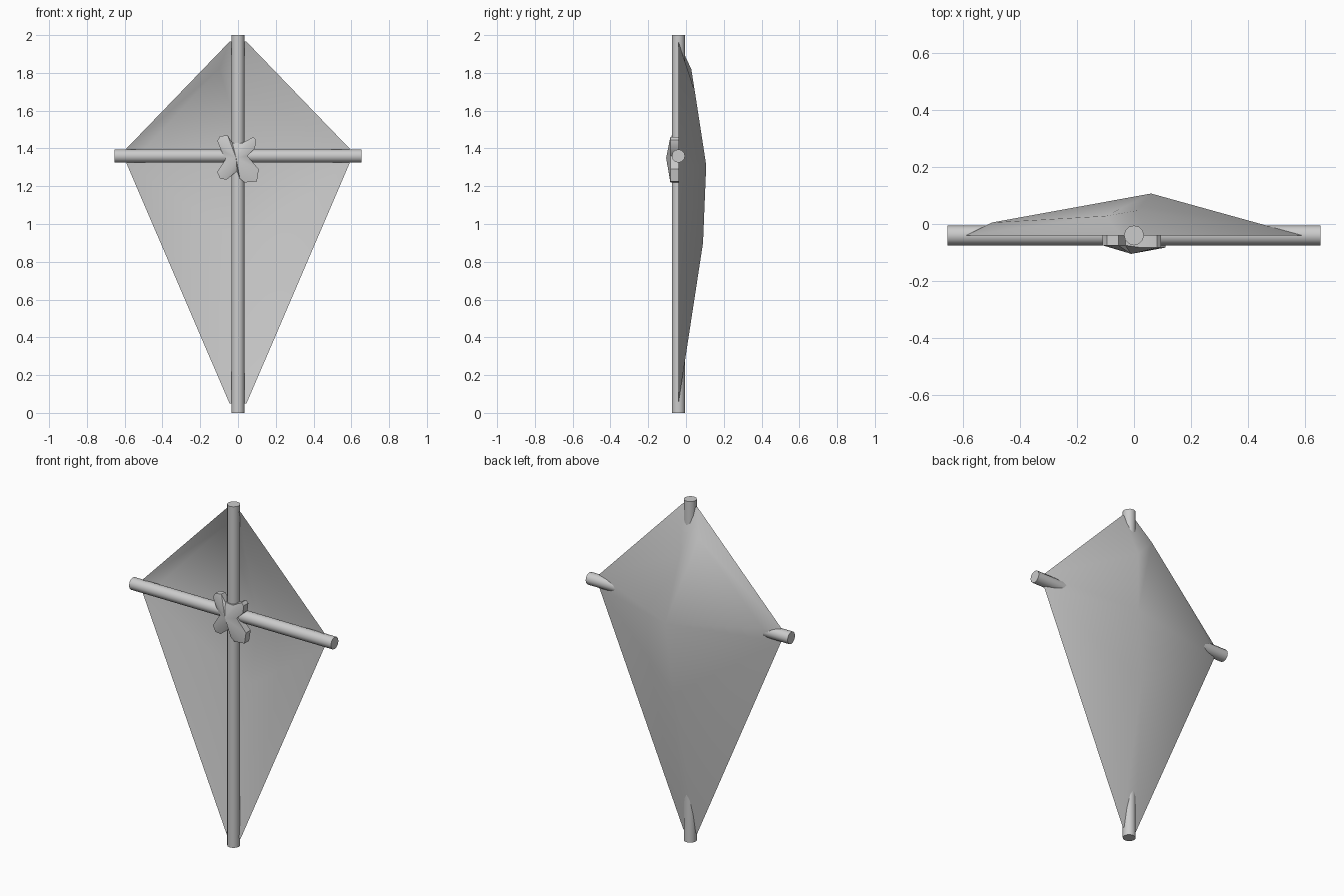
import bpy, bmesh, math

if "Cube" in bpy.data.objects:
    bpy.data.objects.remove(bpy.data.objects["Cube"])

POLE_Y, CROSS_Z, R = -0.04, 1.36, 0.035


def finish(name, bm, angle=None):
    me = bpy.data.meshes.new(name)
    bm.to_mesh(me)
    bm.free()
    ob = bpy.data.objects.new(name, me)
    bpy.context.collection.objects.link(ob)
    if angle:
        bpy.ops.object.select_all(action='DESELECT')
        ob.select_set(True)
        bpy.context.view_layer.objects.active = ob
        bpy.ops.object.shade_smooth_by_angle(angle=math.radians(angle))
    return ob


def pole(name, length, loc, rot):
    bm = bmesh.new()
    bmesh.ops.create_cone(bm, cap_ends=True, segments=12, radius1=R, radius2=R, depth=length)
    ob = finish(name, bm, 40)
    ob.location, ob.rotation_euler = loc, rot


# crossed poles
pole("upright_pole", 2.0, (0, POLE_Y, 1.0), (0, 0, 0))
pole("cross_pole", 1.31, (0, POLE_Y, CROSS_Z), (0, math.pi / 2, 0))

# sail: clipped diamond edge with a billowing middle, facing backwards
edge = [(-.045, 1.965), (.045, 1.965), (.59, 1.40), (.59, 1.32),
        (.045, .05), (-.045, .05), (-.59, 1.32), (-.59, 1.40)]
inner = [(.06, .107, 1.31), (.02, .09, .90), (.01, .047, 1.70),
         (-.5, .005, 1.39), (-.1, .028, 1.82)]
tris = [(0, 1, 10), (0, 10, 12), (0, 12, 7), (12, 11, 7), (11, 6, 7), (11, 8, 6),
        (12, 10, 8), (12, 8, 11), (10, 1, 2), (10, 2, 8), (8, 2, 3), (8, 3, 9),
        (9, 3, 4), (9, 4, 5), (9, 5, 6), (9, 6, 8)]
bm = bmesh.new()
vs = [bm.verts.new((x, POLE_Y, z)) for x, z in edge] + [bm.verts.new(p) for p in inner]
for t in tris:
    f = bm.faces.new([vs[i] for i in t])
    f.normal_update()
    if f.normal.y < 0:
        f.normal_flip()
finish("sail", bm, 60)

# lashing: lumpy four-armed knot over the crossing
outline = [(-.11, 1.44), (-.095, 1.465), (-.055, 1.47), (-.03, 1.43), (.025, 1.43),
           (.08, 1.46), (.095, 1.445), (.09, 1.40), (.05, 1.36), (.11, 1.29),
           (.10, 1.225), (.035, 1.22), (.01, 1.24), (-.005, 1.28), (-.06, 1.235),
           (-.095, 1.24), (-.11, 1.275), (-.065, 1.345), (-.09, 1.39)]
bm = bmesh.new()
front = [bm.verts.new((x, -.083 if x > 0 else -.075, z)) for x, z in outline]
back = [bm.verts.new((x, POLE_Y, z)) for x, z in outline]
tip = bm.verts.new((-.01, -.105, 1.35))
n = len(outline)
for i in range(n):
    j = (i + 1) % n
    bm.faces.new((front[i], front[j], tip))
    bm.faces.new((front[j], front[i], back[i], back[j]))
bm.faces.new(back)
bmesh.ops.recalc_face_normals(bm, faces=bm.faces[:])
finish("lashing", bm, 40)
